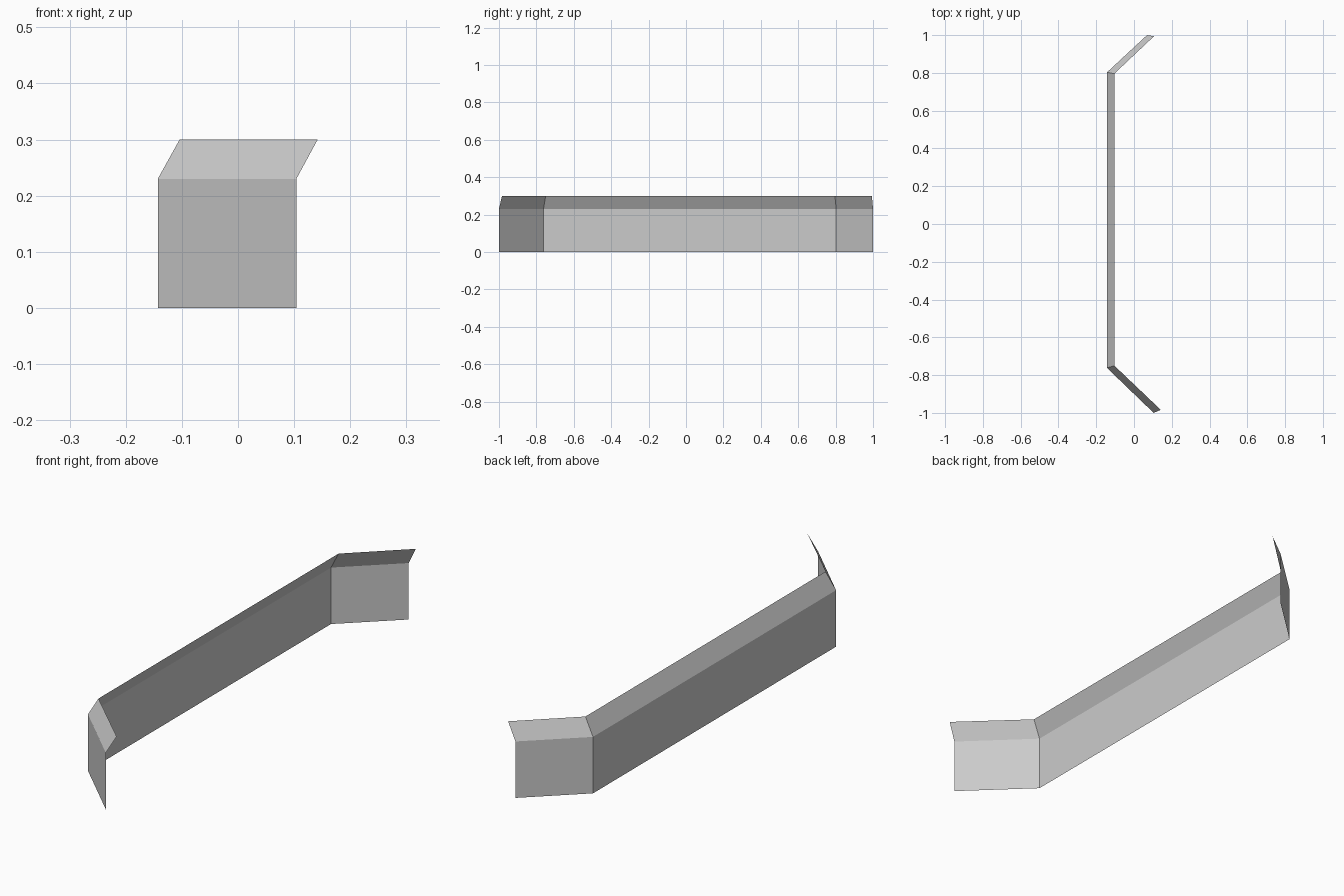
import bpy

if "Cube" in bpy.data.objects:
    bpy.data.objects.remove(bpy.data.objects["Cube"])

# one flat grey
grey = bpy.data.materials.new("light grey")
grey.diffuse_color = (0.6, 0.6, 0.6, 1)
grey.use_nodes = True
grey.node_tree.nodes["Principled BSDF"].inputs["Base Color"].default_value = grey.diffuse_color

# plan paths of the three fold lines: floor, bend, leaning top edge
base = [(0.104, -1.0), (-0.143, -0.762), (-0.143, 0.803), (0.069, 1.0)]
top = [(0.142, -0.984), (-0.104, -0.75), (-0.104, 0.796), (0.106, 0.994)]
rows = [(base, 0.0), (base, 0.23), (top, 0.30)]

verts = [(x, y, z) for path, z in rows for x, y in path]
n = len(base)
faces = [(r * n + i, r * n + i + 1, (r + 1) * n + i + 1, (r + 1) * n + i)
         for r in range(len(rows) - 1) for i in range(n - 1)]

# thin folded wall with a leaning top flange
mesh = bpy.data.meshes.new("folded_wall")
mesh.from_pydata(verts, [], faces)
mesh.materials.append(grey)
mesh.update()
bpy.context.collection.objects.link(bpy.data.objects.new("folded_wall", mesh))
